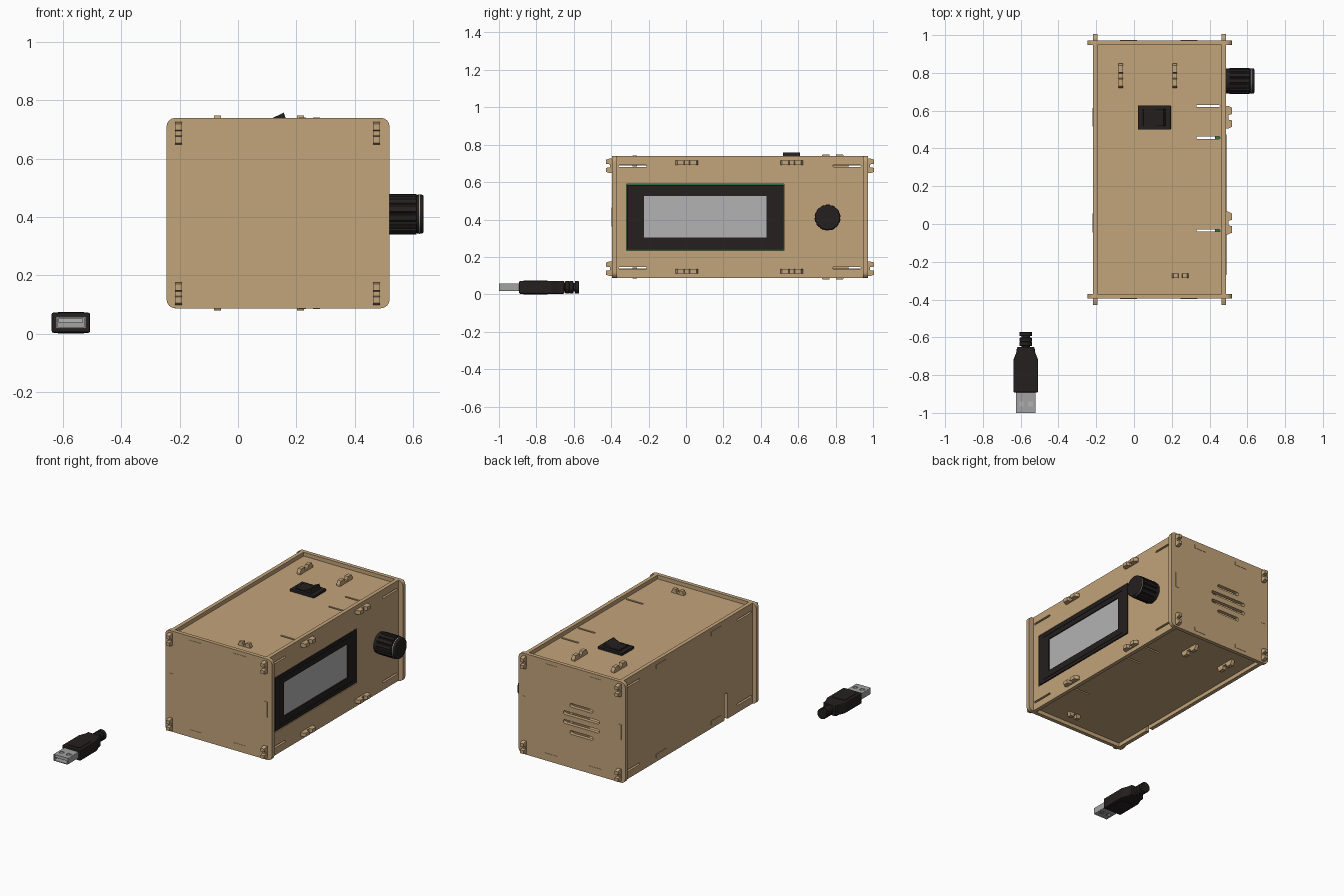
import bpy, bmesh, math
from mathutils import Vector

if "Cube" in bpy.data.objects:
    bpy.data.objects.remove(bpy.data.objects["Cube"])


def material(name, rgb):
    m = bpy.data.materials.new(name)
    m.diffuse_color = (*rgb, 1)
    m.use_nodes = True
    m.node_tree.nodes["Principled BSDF"].inputs["Base Color"].default_value = m.diffuse_color
    return m


WOOD = material("plywood", (0.54, 0.37, 0.195))
BLACK = material("black_plastic", (0.018, 0.014, 0.014))
SCREEN = material("screen_grey", (0.45, 0.45, 0.45))
METAL = material("metal", (0.36, 0.36, 0.36))
GREEN = material("board_green", (0.03, 0.16, 0.05))


def point(axis, a, b, t):
    return {"x": (t, a, b), "y": (a, t, b), "z": (a, b, t)}[axis]


def prism(name, outlines, axis, lo, hi, mat=None, bevel=0):
    """Extrude one or more 2D outlines along an axis."""
    bm = bmesh.new()
    for pts in outlines:
        low = [bm.verts.new(point(axis, a, b, lo)) for a, b in pts]
        high = [bm.verts.new(point(axis, a, b, hi)) for a, b in pts]
        bm.faces.new(low)
        bm.faces.new(high)
        for i in range(len(pts)):
            j = (i + 1) % len(pts)
            bm.faces.new((low[i], low[j], high[j], high[i]))
    bmesh.ops.recalc_face_normals(bm, faces=bm.faces)
    me = bpy.data.meshes.new(name)
    bm.to_mesh(me)
    bm.free()
    ob = bpy.data.objects.new(name, me)
    bpy.context.collection.objects.link(ob)
    if mat:
        me.materials.append(mat)
    if bevel:
        mod = ob.modifiers.new("bevel", "BEVEL")
        mod.width, mod.segments, mod.limit_method = bevel, 2, "ANGLE"
    return ob


def rect(a0, a1, b0, b1, r=0, n=4):
    """Rectangle outline with optional round corners."""
    if not r:
        return [(a0, b0), (a1, b0), (a1, b1), (a0, b1)]
    pts = []
    for k, (a, b) in enumerate([(a1 - r, b1 - r), (a0 + r, b1 - r), (a0 + r, b0 + r), (a1 - r, b0 + r)]):
        for i in range(n + 1):
            t = math.pi / 2 * (k + i / n)
            pts.append((a + r * math.cos(t), b + r * math.sin(t)))
    return pts


def circle(a, b, r, n=32):
    return [(a + r * math.cos(2 * math.pi * i / n), b + r * math.sin(2 * math.pi * i / n)) for i in range(n)]


def smooth(ob):
    bpy.ops.object.select_all(action="DESELECT")
    ob.select_set(True)
    bpy.context.view_layer.objects.active = ob
    bpy.ops.object.shade_smooth_by_angle(angle=math.radians(35))


def cut(ob, outlines, axis, lo, hi):
    c = prism(ob.name + "_cutter", outlines, axis, lo, hi)
    c.hide_render = True
    c.hide_set(True)
    mod = ob.modifiers.new("cut", "BOOLEAN")
    mod.object, mod.solver = c, "EXACT"


def hook(name, axis, mid, thick_at, face, sign, along_first, length=0.12, thick=0.024):
    """Snap hook: two barbs with a dip between, standing out of a panel face."""
    prof = [(-.5, -.025), (-.5, .012), (-.42, .033), (-.14, .033), (-.1, .012),
            (.1, .012), (.14, .033), (.42, .033), (.5, .012), (.5, -.025)]
    pts = []
    for s, o in prof:
        al, out = mid + s * length, face + sign * o
        pts.append((al, out) if along_first else (out, al))
    return prism(name, [pts], axis, thick_at - thick / 2, thick_at + thick / 2, WOOD)


# Case dimensions
Y0, Y1, Z0, Z1 = -0.37, 0.947, 0.087, 0.74
XL, XR, T = -0.217, 0.487, 0.025
ZC = (Z0 + Z1) / 2

# End panels
prism("front_end_panel", [rect(-0.245, 0.52, Z0, Z1, 0.03)], "y", Y0 - T, Y0, WOOD)
rear = prism("rear_end_panel", [rect(-0.245, 0.52, Z0, Z1, 0.03)], "y", Y1, Y1 + T, WOOD)
vents = [(0.083, 0.493), (0.13, 0.434), (0.13, 0.376), (0.083, 0.317)]
cut(rear, [rect(0.07 - w, 0.07 + w, z - 0.012, z + 0.012, 0.0119) for w, z in vents], "y", 0.9, 1.1)

# Long side panels with flexure slits
slits = [rect(a, a + 0.15, z - 0.006, z + 0.006, 0.0055)
         for a in (-0.36, 0.785) for z in (0.687, 2 * ZC - 0.687)]
right = prism("display_panel", [rect(Y0, Y1, Z0, Z1)], "x", XR - T, XR, WOOD)
cut(right, slits + [rect(-0.319, 0.524, 0.235, 0.589)], "x", 0.4, 0.6)
left = prism("back_panel", [rect(Y0, Y1, Z0, Z1)], "x", XL, XL + T, WOOD)
cut(left, slits + [rect(-0.115, -0.083, 0.0, 0.26, 0.0155)], "x", -0.3, -0.1)

# Recessed top and bottom panels
flex = [rect(0.33, 0.455, y - 0.006, y + 0.006, 0.0055) for y in (0.625, 0.457, 0.07 - 0.105)]
for name, z, face, sign in (("top_panel", 0.69, 0.715, 1), ("bottom_panel", 0.112, 0.112, -1)):
    p = prism(name, [rect(XL + T, XR - T, Y0, Y1)], "z", z, z + T, WOOD)
    cut(p, flex, "z", z - 0.1, z + 0.1)
    # Hooks from these panels through the display panel
    for y in (0.005, 0.565):
        hook(name + "_side_hook", "z", y, z + T / 2, XR, 1, False)
        prism(name + "_side_tab", [rect(y - 0.05, y + 0.05, z, z + T)], "x", XL - 0.003, XL + 0.01, WOOD)
    # Hooks from the inner plates through these panels
    for x in (-0.07, 0.215):
        hook(name + "_inner_hook", "x", 0.785, x, face, sign, True, 0.13)
    hook(name + "_small_hook", "y", 0.245, -0.275, face - sign * 0.006, sign, True, 0.085)

# Inner plates
for x in (-0.07, 0.215):
    prism("inner_plate", [rect(0.70, 0.87, 0.137, 0.69)], "x", x - 0.012, x + 0.012, WOOD)

# Corner hooks and flush finger tabs through both end panels
for face, sign in ((Y0 - T, -1), (Y1 + T, 1)):
    for x in (XL + T / 2, XR - T / 2):
        for z in (0.137, 0.687):
            hook("corner_hook", "x", z, x, face, sign, False, 0.078)
        prism("end_tab", [rect(x - 0.012, x + 0.012, ZC - 0.05, ZC + 0.05)],
              "y", face - 0.002, face + 0.002, WOOD)
    for x in (-0.03, 0.29):
        for z in (0.124, 0.703):
            prism("end_tab", [rect(x - 0.045, x + 0.045, z - 0.012, z + 0.012)],
                  "y", face - 0.002, face + 0.002, WOOD)

# Display module
prism("display_board", [rect(-0.325, 0.53, 0.228, 0.596)], "x", 0.43, 0.455, GREEN)
bezel = prism("display_bezel", [rect(-0.315, 0.52, 0.241, 0.584)], "x", 0.455, 0.488, BLACK)
cut(bezel, [rect(-0.225, 0.43, 0.305, 0.525)], "x", 0.475, 0.6)
prism("display_screen", [rect(-0.225, 0.43, 0.305, 0.525)], "x", 0.47, 0.481, SCREEN)
prism("bezel_ridges", [rect(-0.27, 0.475, z - 0.004, z + 0.004) for z in (0.265, 0.56)],
      "x", 0.485, 0.491, BLACK)

# Ribbed knob
KY, KZ, RIBS = 0.757, 0.41, 14
ribbed = []
for i in range(RIBS):
    for f, r in ((0.0, 0.063), (0.12, 0.07), (0.72, 0.07), (0.84, 0.063)):
        t = 2 * math.pi * (i + f) / RIBS
        ribbed.append((KY + r * math.cos(t), KZ + r * math.sin(t)))
prism("knob_grip", [ribbed], "x", 0.505, 0.612, BLACK)
smooth(prism("knob_collar", [circle(KY, KZ, 0.066)], "x", 0.488, 0.507, BLACK))
smooth(prism("knob_cap", [circle(KY, KZ, 0.067)], "x", 0.61, 0.637, BLACK, 0.007))
smooth(prism("knob_ring", [circle(KY, KZ, 0.0678)], "x", 0.621, 0.625, METAL))

# Rocker switch
prism("switch_frame", [rect(0.02, 0.195, 0.50, 0.628)], "z", 0.66, 0.73, BLACK, 0.004)
prism("switch_rocker", [[(0.047, 0.72), (0.05, 0.738), (0.107, 0.734), (0.157, 0.758), (0.17, 0.72)]],
      "y", 0.518, 0.61, BLACK)

# USB plug: metal shell with tongue
UX, UZ = -0.573, 0.0375
shell = prism("plug_shell", [rect(UX - 0.052, UX + 0.052, 0.017, 0.059, 0.004)], "y", -1, -0.89, METAL)
cut(shell, [rect(UX - 0.046, UX + 0.046, 0.022, 0.054)], "y", -1.05, -0.9)
cut(shell, [rect(x - 0.012, x + 0.012, -0.965, -0.94) for x in (UX - 0.025, UX + 0.025)], "z", -0.02, 0.1)
prism("plug_tongue", [rect(UX - 0.042, UX + 0.042, 0.038, 0.052)], "y", -0.995, -0.89, SCREEN)

# Plug grip, raised pad and strain relief
half = [(0.066, -0.892), (0.066, -0.72), (0.05, -0.68), (0.046, -0.65)]
prism("plug_grip", [[(UX + a, b) for a, b in half] + [(UX - a, b) for a, b in reversed(half)]],
      "z", 0.003, 0.072, BLACK, 0.006)
for z in (0.0, 0.070):
    prism("plug_pad", [rect(UX - 0.045, UX + 0.045, -0.87, -0.74, 0.01)], "z", z, z + 0.005, BLACK)
smooth(prism("strain_relief_core", [circle(UX, UZ, 0.023)], "y", -0.66, -0.575, BLACK))
for y in (-0.638, -0.616, -0.586):
    smooth(prism("strain_relief_ring", [circle(UX, UZ, 0.033)], "y", y - 0.008, y + 0.014, BLACK, 0.003))
